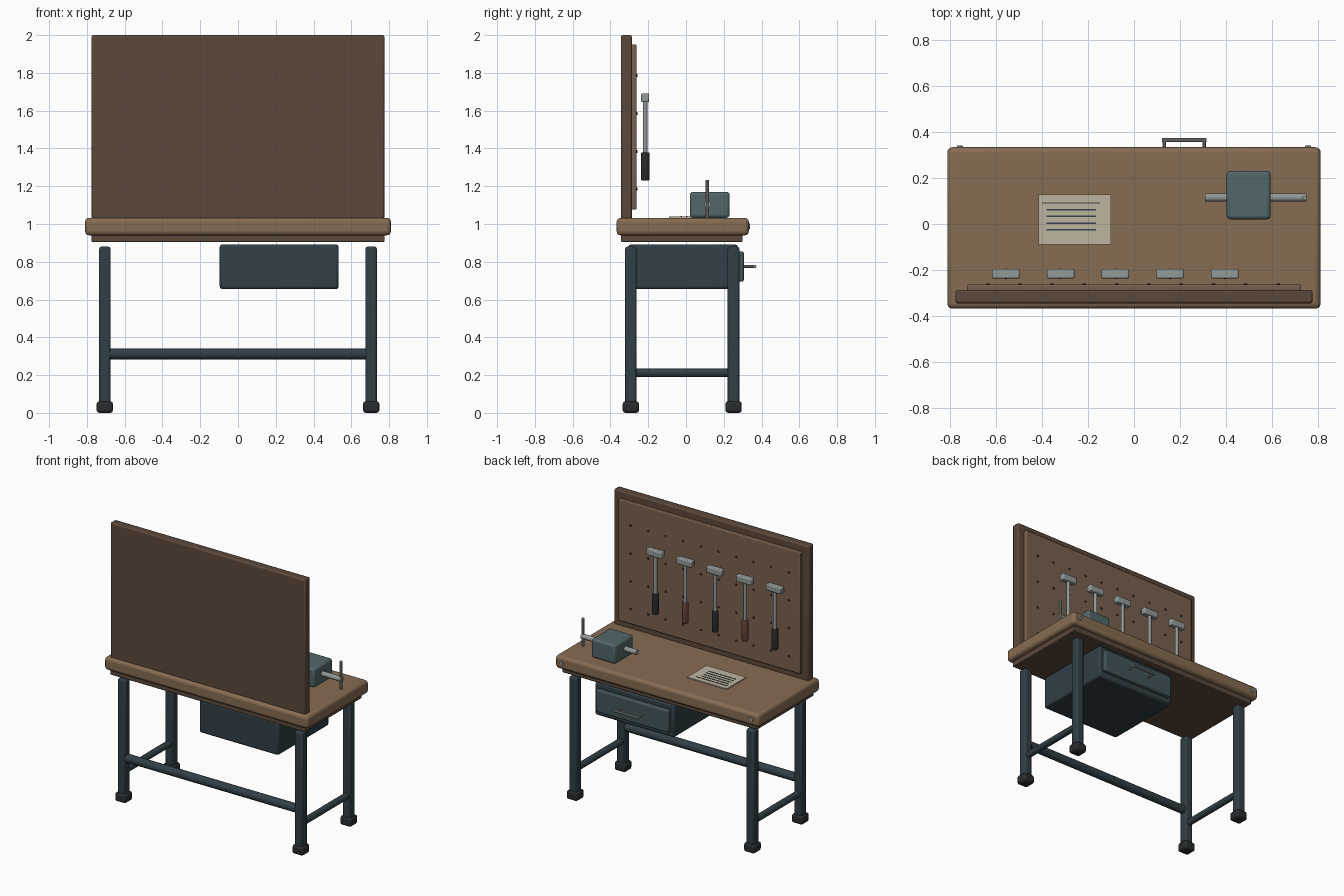
import bpy, math
from mathutils import Vector

if "Cube" in bpy.data.objects:
    bpy.data.objects.remove(bpy.data.objects["Cube"])

COLORS = {
    "wood": (0.24, 0.15, 0.085), "dark_wood": (0.105, 0.065, 0.043), "peg": (0.19, 0.12, 0.075),
    "frame": (0.03, 0.05, 0.062), "rubber": (0.022, 0.024, 0.025), "drawer": (0.055, 0.09, 0.1),
    "vise": (0.085, 0.135, 0.145), "steel": (0.29, 0.32, 0.31), "paper": (0.52, 0.46, 0.35),
    "ink": (0.04, 0.05, 0.07), "red_grip": (0.13, 0.055, 0.04),
}
MATS = {}
for key, rgb in COLORS.items():
    MATS[key] = bpy.data.materials.new(key)
    MATS[key].diffuse_color = (*rgb, 1)


def finish(ob, name, mat, bevel=0, segments=2):
    ob.name = name
    ob.data.materials.append(MATS[mat])
    if bevel:
        m = ob.modifiers.new("bevel", 'BEVEL')
        m.width, m.segments, m.limit_method = bevel, segments, 'ANGLE'
    bpy.ops.object.shade_smooth_by_angle(angle=math.radians(35))
    return ob


def box(name, x, y, z, mat, bevel=0, segments=2):
    """Box from (min, max) pairs on each axis."""
    bpy.ops.mesh.primitive_cube_add(size=1, location=[(a + b) / 2 for a, b in (x, y, z)])
    ob = bpy.context.object
    ob.scale = [b - a for a, b in (x, y, z)]
    bpy.ops.object.transform_apply(location=False, rotation=False, scale=True)
    return finish(ob, name, mat, bevel, segments)


def rod(name, p, q, r, mat, sides=16, bevel=0):
    """Cylinder between two points."""
    p, q = Vector(p), Vector(q)
    bpy.ops.mesh.primitive_cylinder_add(vertices=sides, radius=r, depth=(q - p).length, location=(p + q) / 2)
    ob = bpy.context.object
    ob.rotation_euler = (q - p).to_track_quat('Z', 'Y').to_euler()
    return finish(ob, name, mat, bevel)


# Worktop, apron and back board
box("worktop", (-0.81, 0.81), (-0.367, 0.333), (0.94, 1.033), "wood", 0.022, 3)
box("apron", (-0.775, 0.775), (-0.345, 0.3), (0.905, 0.945), "dark_wood", 0.005)
box("back_board", (-0.775, 0.775), (-0.345, -0.286), (1.025, 2.0), "dark_wood", 0.01)
box("pegboard", (-0.725, 0.725), (-0.29, -0.262), (1.077, 1.95), "peg", 0.006)

# Peg holes
for i in range(10):
    for j in range(4):
        x, z = -0.635 + 0.14 * i, 1.185 + 0.2 * j
        rod("peg_hole", (x, -0.268, z), (x, -0.258, z), 0.008, "rubber", 10)

# Legs, feet and stretchers
LEG_Y = (-0.292, 0.252)
for s in (-1, 1):
    cx = 0.705 * s
    for cy in LEG_Y:
        box("leg", (cx - 0.031, cx + 0.031), (cy - 0.031, cy + 0.031), (0.04, 0.88), "frame", 0.012)
        box("foot", (cx - 0.043, cx + 0.043), (cy - 0.043, cy + 0.043), (0, 0.062), "rubber", 0.014)
    rod("side_stretcher", (cx, LEG_Y[0], 0.212), (cx, LEG_Y[1], 0.212), 0.023, "frame")
    rod("edge_bolt", (0.755 * s, 0.325, 0.988), (0.755 * s, 0.34, 0.988), 0.014, "steel", 12, 0.003)
rod("back_stretcher", (-0.705, LEG_Y[0], 0.312), (0.705, LEG_Y[0], 0.312), 0.03, "frame")

# Drawer
box("drawer_case", (-0.097, 0.533), (-0.305, 0.275), (0.655, 0.892), "frame", 0.014)
box("drawer_front", (-0.07, 0.506), (0.27, 0.306), (0.695, 0.855), "drawer", 0.009)
for x in (0.132, 0.304):
    rod("handle_post", (x, 0.3, 0.775), (x, 0.366, 0.775), 0.008, "steel", 10)
rod("handle_grip", (0.122, 0.364, 0.775), (0.314, 0.364, 0.775), 0.009, "steel", 10)

# Vise
box("vise_body", (0.402, 0.593), (0.02, 0.231), (1.033, 1.17), "vise", 0.016, 3)
rod("vise_screw", (0.307, 0.115, 1.103), (0.748, 0.115, 1.103), 0.018, "steel", 14)
rod("vise_lever", (0.74, 0.113, 1.03), (0.74, 0.113, 1.232), 0.01, "steel", 10)

# Plan sheet with ruled lines
box("paper_sheet", (-0.415, -0.1), (-0.09, 0.129), (1.03, 1.04), "paper")
for i in range(5):
    x = (-0.4, -0.147) if i == 0 else (-0.38, -0.165)
    y = 0.091 - 0.029 * i
    box("ruled_line", x, (y - 0.003, y + 0.003), (1.038, 1.042), "ink")

# Hanging hammers
for i in range(5):
    x, y = -0.556 + 0.2375 * i, -0.216
    box("hammer_head", (x - 0.06, x + 0.06), (y - 0.021, y + 0.021), (1.645, 1.692), "steel", 0.007)
    rod("hammer_shaft", (x, y, 1.36), (x, y, 1.66), 0.012, "steel", 12)
    rod("hammer_grip", (x, y, 1.23), (x, y, 1.378), 0.023, "red_grip" if i % 2 else "rubber", 10, 0.005)

for m in bpy.data.materials:
    if m.users and not m.is_grease_pencil:
        m.use_nodes = True
        m.node_tree.nodes["Principled BSDF"].inputs["Base Color"].default_value = m.diffuse_color
